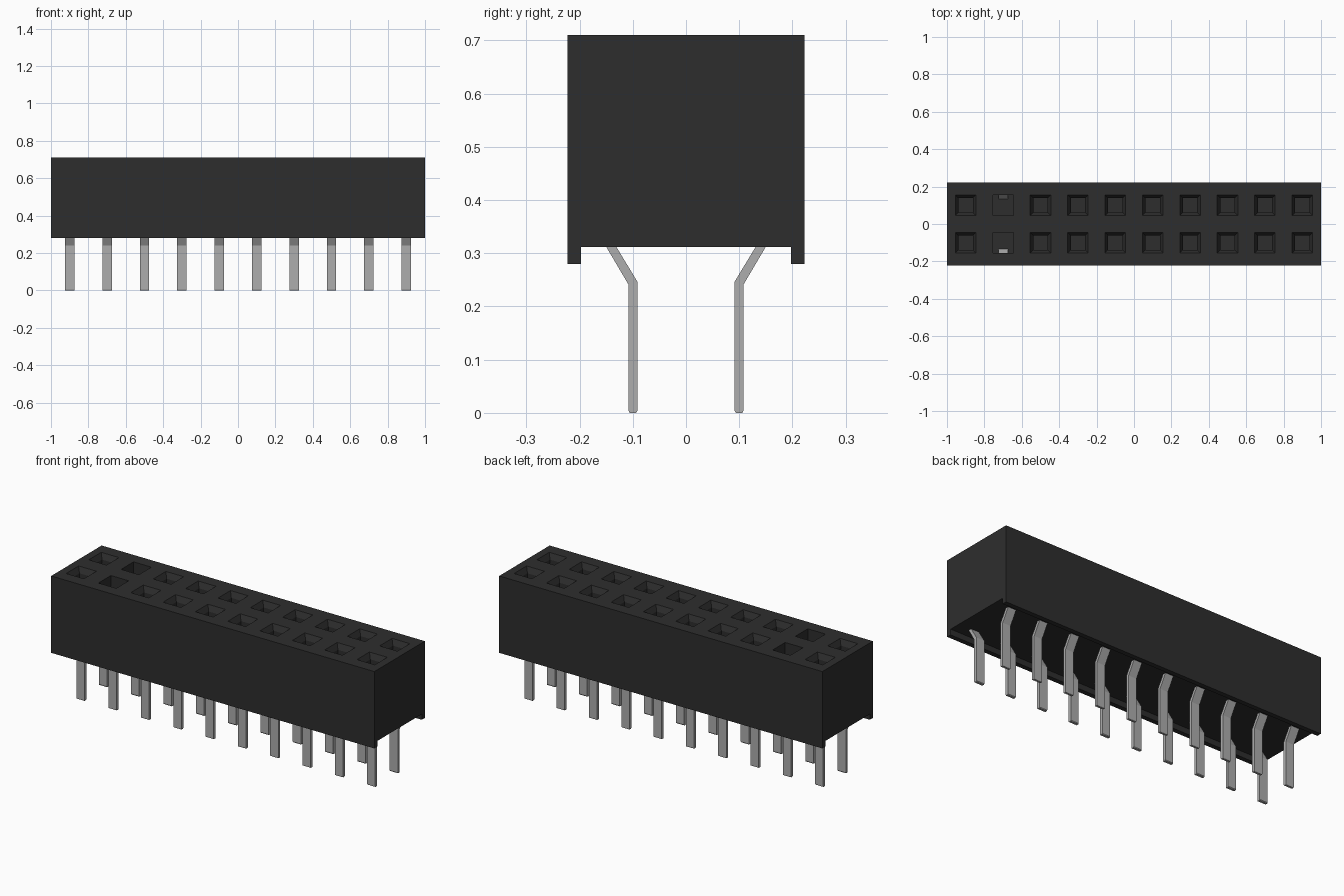
import bpy, bmesh
from mathutils import Vector

cube = bpy.data.objects.get("Cube")
if cube:
    bpy.data.objects.remove(cube, do_unlink=True)

COLS = [-0.9 + 0.2 * i for i in range(10)]
ROW_Y = 0.1
TOP = 0.71
OPEN_COL = 1                 # column whose sockets are wide and straight


def material(name, rgb, rough):
    m = bpy.data.materials.new(name)
    m.use_nodes = True
    m.diffuse_color = (*rgb, 1)
    b = m.node_tree.nodes["Principled BSDF"]
    b.inputs["Base Color"].default_value = (*rgb, 1)
    b.inputs["Roughness"].default_value = rough
    return m


def finish(name, bm, mat):
    bmesh.ops.recalc_face_normals(bm, faces=bm.faces)
    me = bpy.data.meshes.new(name)
    bm.to_mesh(me)
    bm.free()
    me.materials.append(mat)
    ob = bpy.data.objects.new(name, me)
    bpy.context.collection.objects.link(ob)
    return ob


def extrude_profile(bm, pts, x0, x1):
    """Extrude a closed (y, z) outline along x."""
    face = bm.faces.new([bm.verts.new((x0, y, z)) for y, z in pts])
    res = bmesh.ops.extrude_face_region(bm, geom=[face])
    verts = [v for v in res["geom"] if isinstance(v, bmesh.types.BMVert)]
    bmesh.ops.translate(bm, vec=(x1 - x0, 0, 0), verts=verts)


def square_stack(bm, x, y, levels):
    """Closed solid through square sections given as (half size, z)."""
    rings = [[bm.verts.new((x + sx * h, y + sy * h, z))
              for sx, sy in ((-1, -1), (1, -1), (1, 1), (-1, 1))] for h, z in levels]
    bm.faces.new(rings[0])
    bm.faces.new(rings[-1])
    for a, b in zip(rings, rings[1:]):
        for i in range(4):
            j = (i + 1) % 4
            bm.faces.new((a[i], a[j], b[j], b[i]))


black = material("black plastic", (0.027, 0.027, 0.027), 0.6)
metal = material("grey metal", (0.42, 0.42, 0.42), 0.5)

# Housing: block with two long lips along the underside
W, L, LIP, FLOOR = 0.223, 0.197, 0.28, 0.312
bm = bmesh.new()
extrude_profile(bm, [(-W, LIP), (-L, LIP), (-L, FLOOR), (L, FLOOR),
                     (L, LIP), (W, LIP), (W, TOP), (-W, TOP)], -1, 1)
housing = finish("housing", bm, black)

# Sockets: funnel mouths with square wells, and one wide straight pair
bm = bmesh.new()
for i, x in enumerate(COLS):
    for y in (-ROW_Y, ROW_Y):
        if i == OPEN_COL:
            square_stack(bm, x, y, [(0.055, TOP + 0.05), (0.055, 0.317)])
        else:
            square_stack(bm, x, y, [(0.055, TOP + 0.05), (0.055, TOP),
                                    (0.038, TOP - 0.03), (0.038, 0.35)])
cutter = finish("socket_cutter", bm, black)
cutter.hide_render = True
mod = housing.modifiers.new("sockets", "BOOLEAN")
mod.operation, mod.solver, mod.object = "DIFFERENCE", "EXACT", cutter
bpy.context.view_layer.objects.active = housing
bpy.ops.object.modifier_apply(modifier=mod.name)
bpy.data.objects.remove(cutter, do_unlink=True)

# Pins: straight leg bent outward into the housing, chamfered at the tip
PIN = [(0.094, 0.0), (0.106, 0.0), (0.108, 0.004), (0.108, 0.241),
       (0.190, 0.380), (0.172, 0.380), (0.091, 0.246), (0.091, 0.004)]
for side, label in ((-1, "front"), (1, "back")):
    for i, x in enumerate(COLS):
        bm = bmesh.new()
        # keep the bent end buried in the housing wall
        extrude_profile(bm, [(side * y, z) for y, z in PIN], x - 0.025, x + 0.025)
        finish(f"{label}_pin_{i + 1}", bm, metal)
